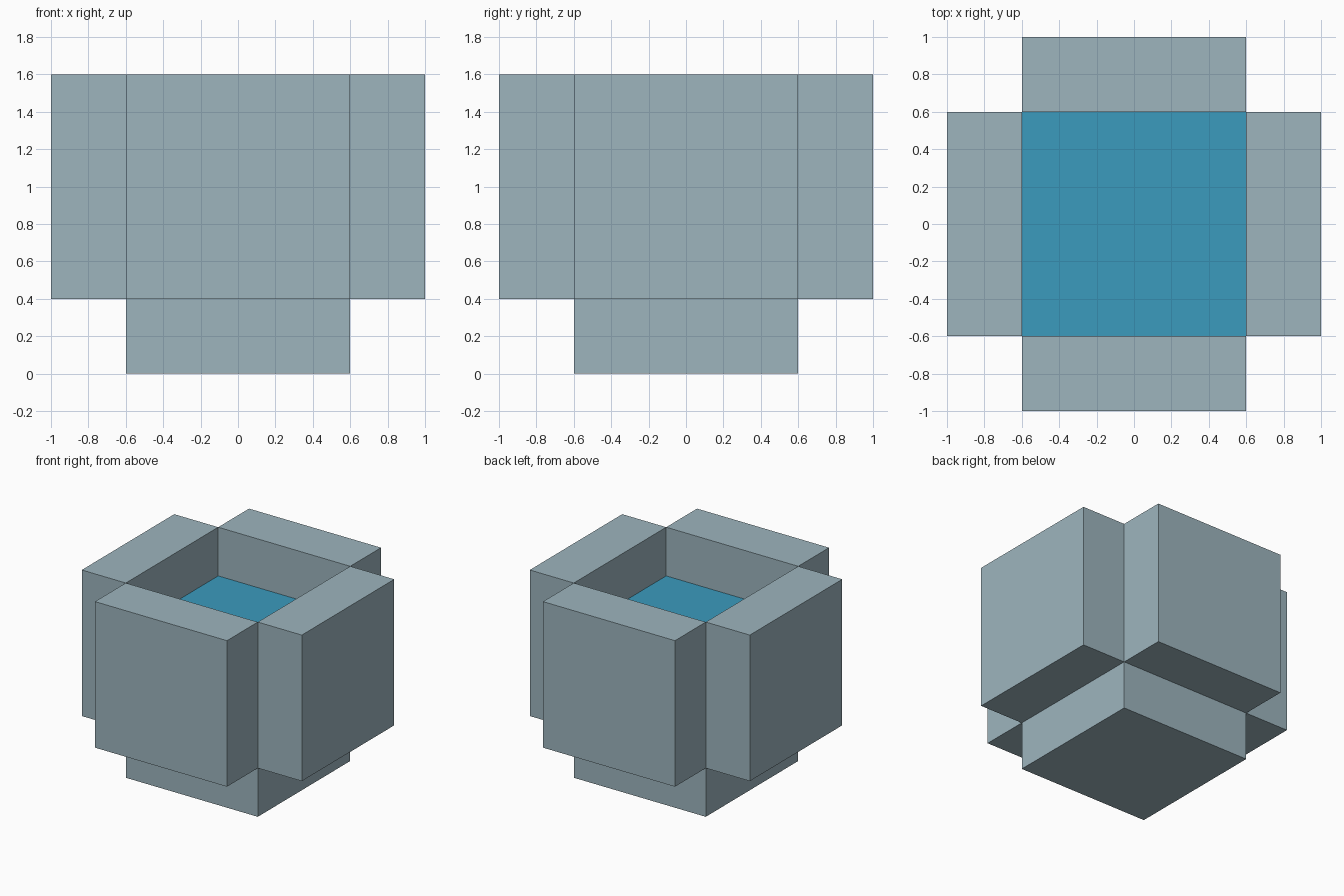
import bpy
import bmesh
from math import pi
from mathutils import Matrix, Vector

default = bpy.data.objects.get("Cube")
if default:
    bpy.data.objects.remove(default, do_unlink=True)

INNER = 1.2    # width of the basin opening and of every block
THICK = 0.4    # thickness of walls and base
WATER_Z = 1.2  # height of the water surface


def make_material(name, colour):
    mat = bpy.data.materials.new(name)
    mat.use_nodes = True
    mat.diffuse_color = colour
    mat.node_tree.nodes["Principled BSDF"].inputs["Base Color"].default_value = colour
    return mat


def add_object(name, bm, mat):
    mesh = bpy.data.meshes.new(name)
    bm.to_mesh(mesh)
    bm.free()
    mesh.materials.append(mat)
    obj = bpy.data.objects.new(name, mesh)
    bpy.context.collection.objects.link(obj)
    return obj


def add_block(name, centre, size, mat, turn=0):
    bm = bmesh.new()
    bmesh.ops.create_cube(bm, size=1)
    bmesh.ops.scale(bm, vec=size, verts=bm.verts)
    bmesh.ops.translate(bm, vec=centre, verts=bm.verts)
    bmesh.ops.rotate(bm, cent=Vector(), matrix=Matrix.Rotation(turn, 3, "Z"), verts=bm.verts)
    return add_object(name, bm, mat)


stone = make_material("grey blue stone", (0.337, 0.462, 0.515, 1))
water = make_material("blue water", (0.044, 0.328, 0.515, 1))

# Base block
add_block("base", (0, 0, THICK / 2), (INNER, INNER, THICK), stone)

# Four walls around the basin, leaving the corners open
for i, side in enumerate(("front", "left", "back", "right")):
    add_block(side + "_wall", (0, -(INNER + THICK) / 2, THICK + INNER / 2),
              (INNER, THICK, INNER), stone, i * pi / 2)

# Water surface inside the walls
bm = bmesh.new()
bmesh.ops.create_grid(bm, x_segments=1, y_segments=1, size=INNER / 2,
                      matrix=Matrix.Translation((0, 0, WATER_Z)))
add_object("water_surface", bm, water)
